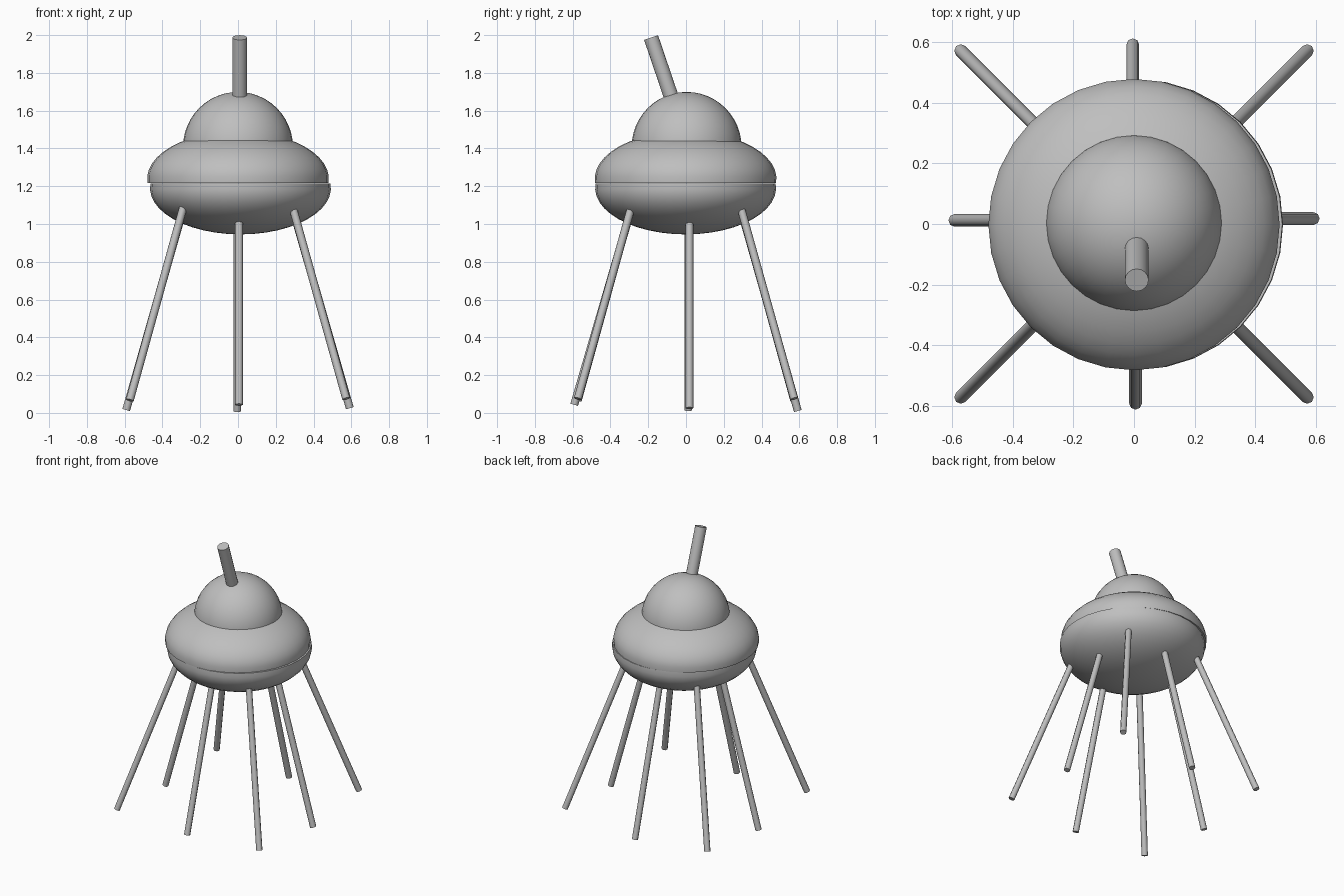
import bpy, bmesh, math
from mathutils import Vector

if "Cube" in bpy.data.objects:
    bpy.data.objects.remove(bpy.data.objects["Cube"])

grey = bpy.data.materials.new("plain grey")
grey.diffuse_color = (0.52, 0.52, 0.52, 1)
grey.use_nodes = True
grey.node_tree.nodes["Principled BSDF"].inputs["Base Color"].default_value = grey.diffuse_color


def finish(name, bm, angle=40):
    bmesh.ops.recalc_face_normals(bm, faces=bm.faces)
    me = bpy.data.meshes.new(name)
    bm.to_mesh(me)
    bm.free()
    me.materials.append(grey)
    ob = bpy.data.objects.new(name, me)
    bpy.context.collection.objects.link(ob)
    bpy.ops.object.select_all(action='DESELECT')
    ob.select_set(True)
    bpy.context.view_layer.objects.active = ob
    bpy.ops.object.shade_smooth_by_angle(angle=math.radians(angle))
    return ob


def lathe(name, centre, radius, height, a0, a1, rings=12, sides=32):
    """Part of an ellipsoid between latitudes a0 and a1 (degrees), closed by caps."""
    bm = bmesh.new()
    loops = []
    for i in range(rings + 1):
        a = math.radians(a0 + (a1 - a0) * i / rings)
        r, z = radius * math.cos(a), height * math.sin(a)
        if r < 1e-4:
            loops.append([bm.verts.new((centre[0], centre[1], centre[2] + z))])
        else:
            loops.append([bm.verts.new((centre[0] + r * math.cos(t), centre[1] + r * math.sin(t), centre[2] + z))
                          for t in (2 * math.pi * k / sides for k in range(sides))])
    for lo, hi in zip(loops, loops[1:]):
        for k in range(sides):
            n = (k + 1) % sides
            bm.faces.new((lo[k], lo[n], hi[0]) if len(hi) == 1 else (lo[k], lo[n], hi[n], hi[k]))
    bm.faces.new(loops[0])
    return finish(name, bm)


def rod(name, p, q, radius, sides, angle=40):
    p, q = Vector(p), Vector(q)
    bm = bmesh.new()
    bmesh.ops.create_cone(bm, cap_ends=True, segments=sides, radius1=radius,
                          radius2=radius, depth=(q - p).length)
    rot = (q - p).to_track_quat('Z', 'Y').to_matrix().to_4x4()
    bm.transform(rot)
    bmesh.ops.translate(bm, verts=bm.verts, vec=(p + q) / 2)
    return finish(name, bm, angle)


# Body: dome, upper hull and lower bowl with a narrow groove between the hulls
lathe("dome", (0, 0.003, 1.408), 0.291, 0.291, 0, 90)
lathe("upper_hull", (0, -0.002, 1.24), 0.481, 0.25, -5, 90)
lathe("lower_bowl", (0.013, -0.002, 1.19), 0.479, 0.245, 6, -90)

# Antenna leaning to the front
rod("antenna", (0.009, -0.072, 1.655), (0.009, -0.185, 1.987), 0.039, 16)

# Eight splayed legs: (direction degrees, foot z, sideways shift)
for deg, foot_z, shift in ((0, 0.025, 0.018), (90, 0.01, 0.004), (180, 0.015, -0.012), (270, 0.043, 0.005),
                           (45, 0.075, 0), (135, 0.067, 0), (225, 0.067, 0), (315, 0.075, 0)):
    a = math.radians(deg)
    out = Vector((math.cos(a), math.sin(a), 0))
    side = Vector((-math.sin(a), math.cos(a), 0)) * shift
    diagonal = deg % 90 != 0
    top_r, foot_r = (0.405, 0.81) if diagonal else (0.295, 0.592)
    top = out * top_r + side + Vector((0, 0, 1.10 if diagonal else 1.06))
    foot = out * foot_r + side + Vector((0, 0, foot_z))
    rod("leg_%d" % deg, top, foot, 0.021, 8, 50)
